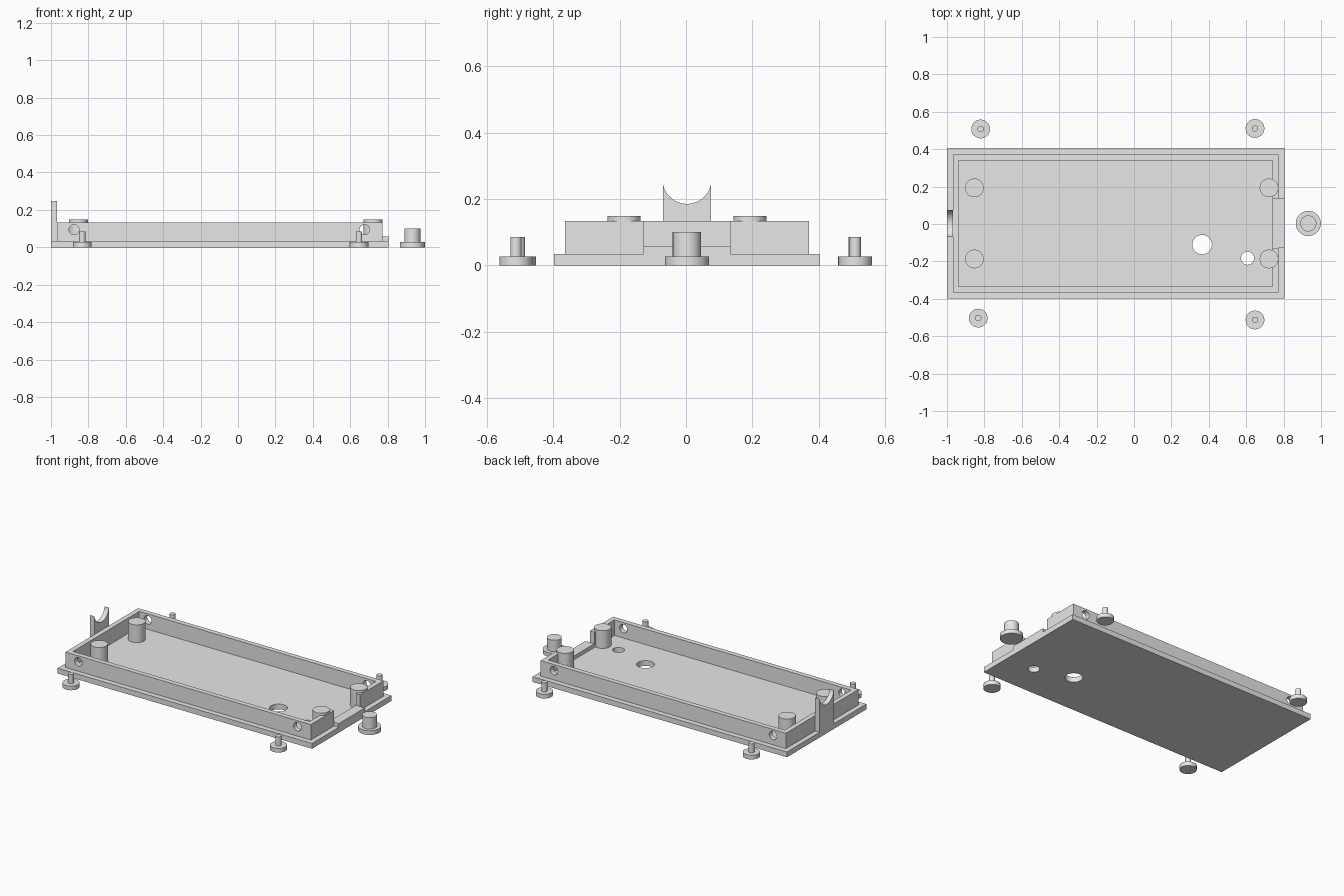
import bpy
from math import radians

cube = bpy.data.objects.get("Cube")
if cube:
    bpy.data.objects.remove(cube, do_unlink=True)

grey = bpy.data.materials.new("plain_grey")
grey.use_nodes = True
grey.diffuse_color = (0.8, 0.8, 0.8, 1)
grey.node_tree.nodes["Principled BSDF"].inputs["Base Color"].default_value = (0.8, 0.8, 0.8, 1)

MID_Y = 0.003
PLATE_TOP = 0.034
WALL_TOP = 0.133


def finish(name):
    obj = bpy.context.object
    obj.name = name
    obj.data.materials.clear()
    obj.data.materials.append(grey)
    return obj


def box(name, x0, x1, y0, y1, z0, z1):
    bpy.ops.mesh.primitive_cube_add(size=1, location=((x0 + x1) / 2, (y0 + y1) / 2, (z0 + z1) / 2))
    bpy.context.object.scale = (x1 - x0, y1 - y0, z1 - z0)
    bpy.ops.object.transform_apply(location=False, rotation=False, scale=True)
    return finish(name)


def cylinder(name, centre, radius, length, rotation=(0, 0, 0)):
    bpy.ops.mesh.primitive_cylinder_add(vertices=48, radius=radius, depth=length,
                                        location=centre, rotation=rotation)
    obj = finish(name)
    bpy.ops.object.shade_smooth_by_angle(angle=radians(30))
    return obj


def upright(name, x, y, radius, z0, z1):
    return cylinder(name, (x, y, (z0 + z1) / 2), radius, z1 - z0)


def cut(target, *cutters):
    for cutter in cutters:
        cutter.hide_render = True
        bpy.ops.object.select_all(action='DESELECT')
        target.select_set(True)
        bpy.context.view_layer.objects.active = target
        mod = target.modifiers.new("cut", 'BOOLEAN')
        mod.operation = 'DIFFERENCE'
        mod.solver = 'EXACT'
        mod.object = cutter
        bpy.ops.object.modifier_apply(modifier=mod.name)
        bpy.data.objects.remove(cutter, do_unlink=True)
    bpy.ops.object.shade_smooth_by_angle(angle=radians(30))


# Base plate with two round holes
plate = box("base_plate", -1, 0.805, MID_Y - 0.402, MID_Y + 0.402, 0, PLATE_TOP)
cut(plate,
    upright("large_hole_cutter", 0.364, -0.11, 0.052, -0.1, 0.1),
    upright("small_hole_cutter", 0.607, -0.183, 0.035, -0.1, 0.1))

# Rim wall with an opening at the +x end and screw holes in the long sides
wall = box("rim_wall", -0.969, 0.772, MID_Y - 0.368, MID_Y + 0.368, PLATE_TOP, WALL_TOP)
cut(wall,
    box("cavity_cutter", -0.938, 0.741, MID_Y - 0.336, MID_Y + 0.336, -0.1, 0.3),
    box("opening_cutter", 0.7, 0.9, MID_Y - 0.132, MID_Y + 0.132, -0.1, 0.3),
    *[cylinder("screw_hole_cutter", (x, 0, 0.094), 0.027, 2, (radians(90), 0, 0))
      for x in (-0.877, 0.677)])

# Raised sill across the opening
box("opening_sill", 0.741, 0.805, MID_Y - 0.132, MID_Y + 0.132, PLATE_TOP, 0.058)

# Saddle bracket at the -x end
saddle = box("saddle_bracket", -1, -0.969, MID_Y - 0.073, MID_Y + 0.073, PLATE_TOP, 0.249)
cut(saddle, cylinder("saddle_cutter", (-0.98, MID_Y, 0.259), 0.0738, 0.3, (0, radians(90), 0)))

# Corner posts inside the rim
for end, x in (("right", -0.853), ("left", 0.722)):
    for side, y in (("front", -0.19), ("back", 0.19)):
        upright(f"{side}_{end}_post", x, MID_Y + y, 0.05, PLATE_TOP, 0.148)


# Loose pegs around the tray: a flat head with a thin stem
def peg(name, x, y, head_radius, stem_radius, top):
    upright(name + "_head", x, y, head_radius, 0, 0.027)
    upright(name + "_stem", x, y, stem_radius, 0.027, top)


peg("front_right_peg", -0.833, -0.503, 0.05, 0.017, 0.085)
peg("back_right_peg", -0.82, 0.508, 0.05, 0.017, 0.085)
peg("front_left_peg", 0.647, -0.513, 0.05, 0.017, 0.085)
peg("back_left_peg", 0.647, 0.511, 0.05, 0.017, 0.085)
peg("end_plug", 0.932, MID_Y, 0.067, 0.043, 0.1)
